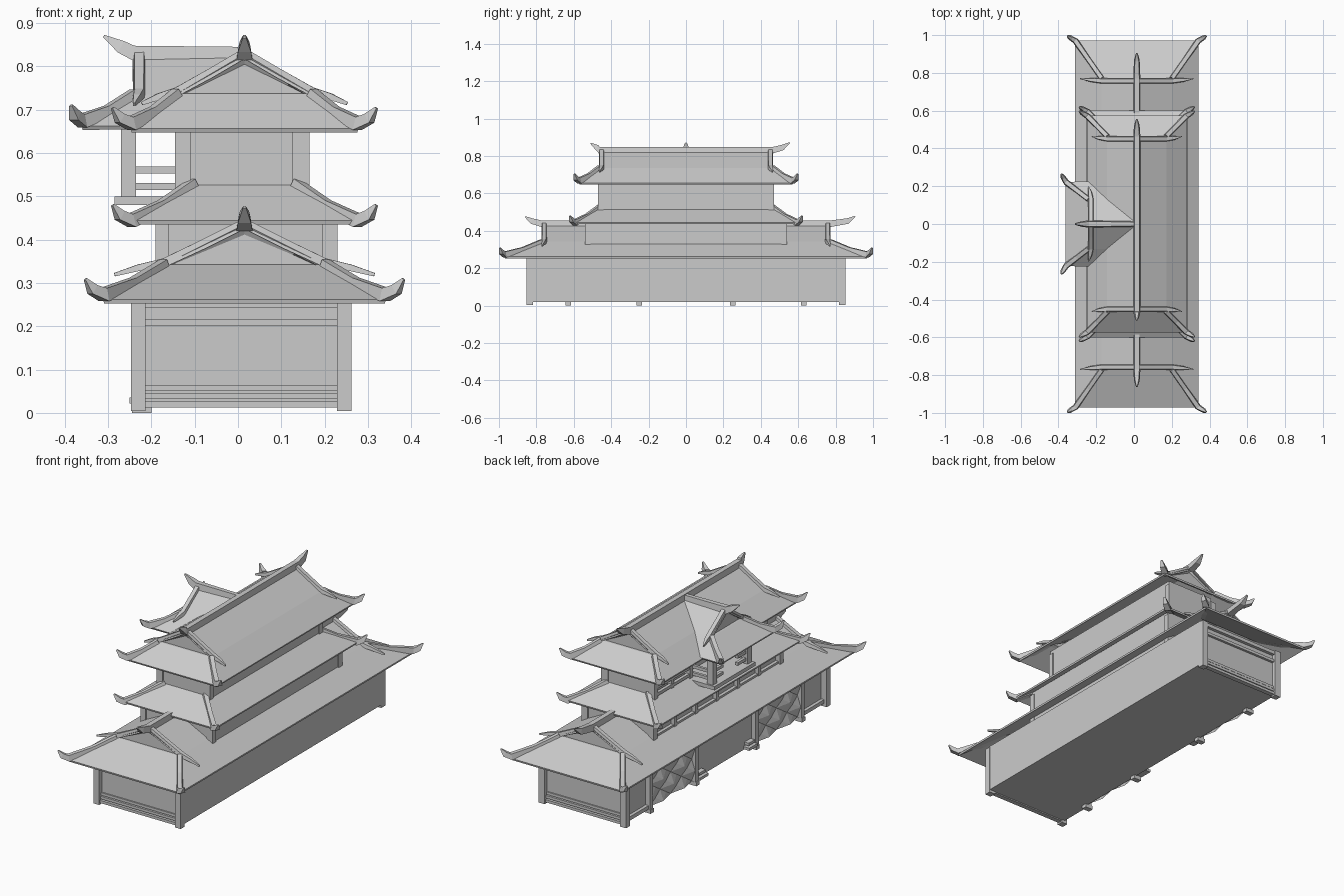
import bpy, bmesh, math
from mathutils import Vector, Matrix

cube = bpy.data.objects.get("Cube")
if cube:
    bpy.data.objects.remove(cube)

CX = 0.015  # centre line of the halls
grey = bpy.data.materials.new("plain_grey")
grey.use_nodes = True
grey.diffuse_color = (0.6, 0.6, 0.6, 1)
bsdf = next(n for n in grey.node_tree.nodes if n.type == 'BSDF_PRINCIPLED')
bsdf.inputs["Base Color"].default_value = (0.6, 0.6, 0.6, 1)


def finish(name, bm, matrix=Matrix()):
    bmesh.ops.recalc_face_normals(bm, faces=bm.faces)
    mesh = bpy.data.meshes.new(name)
    bm.to_mesh(mesh)
    bm.free()
    mesh.materials.append(grey)
    ob = bpy.data.objects.new(name, mesh)
    ob.matrix_world = matrix
    bpy.context.collection.objects.link(ob)
    return ob


def box(name, x, y, z):
    bm = bmesh.new()
    bmesh.ops.create_cube(bm, size=1)
    lo, hi = Vector((x[0], y[0], z[0])), Vector((x[1], y[1], z[1]))
    for v in bm.verts:
        v.co = Vector([lo[i] + (hi[i] - lo[i]) * (v.co[i] + 0.5) for i in range(3)])
    return finish(name, bm)


def sweep(name, path, sizes, matrix):
    """Tapered beam along a path; sizes are (width, height) at each point."""
    bm = bmesh.new()
    pts = [Vector(p) for p in path]
    rings = []
    for i, p in enumerate(pts):
        t = (pts[min(i + 1, len(pts) - 1)] - pts[max(i - 1, 0)]).normalized()
        side = t.cross(Vector((0, 0, 1))).normalized()
        up = side.cross(t)
        w, h = sizes[i]
        rings.append([bm.verts.new(p + side * a * w / 2 + up * b * h / 2)
                      for a, b in ((-1, -1), (1, -1), (0.7, 1), (-0.7, 1))])
    for r, s in zip(rings, rings[1:]):
        for k in range(4):
            bm.faces.new((r[k], r[(k + 1) % 4], s[(k + 1) % 4], s[k]))
    bm.faces.new(rings[0])
    bm.faces.new(rings[-1])
    return finish(name, bm, matrix)


def shell(ob):
    mod = ob.modifiers.new("thickness", 'SOLIDIFY')
    mod.thickness = 0.01
    mod.offset = 0


def hip_ridges(name, top, eave, ends, matrix):
    (mw, gl, zm), (hw, hl, ze) = top, eave
    for e in ends:
        for s in (-1, 1):
            path = [(s * mw, e * gl, zm + 0.005),
                    (s * (mw + hw) / 2, e * (gl + hl) / 2, (zm + ze) / 2 + 0.003),
                    (s * hw, e * hl, ze + 0.016),
                    (s * (hw + 0.025), e * (hl + 0.015), ze + 0.028),
                    (s * (hw + 0.042), e * (hl + 0.025), ze + 0.052)]
            sweep(name + "_hip_ridge", path,
                  [(0.03, 0.025), (0.03, 0.025), (0.032, 0.03), (0.025, 0.025), (0.008, 0.006)], matrix)


def gable_roof(name, mid, eave, zr, tip, ends, matrix):
    """Hip-and-gable roof running along local y."""
    (mw, gl, zm), (hw, hl, ze) = mid, eave
    bm = bmesh.new()
    stations = []
    for e in (-1, 1):
        g, h = (gl, hl) if e in ends else (0, 0)
        stations.append([bm.verts.new(c) for c in (
            (-hw, e * h, ze), (-mw, e * g, zm), (0, e * g, zr), (mw, e * g, zm), (hw, e * h, ze))])
    a, b = stations
    for k in range(4):
        bm.faces.new((a[k], a[k + 1], b[k + 1], b[k]))
    gables = []
    for e, r in zip((-1, 1), stations):
        if e in ends:
            gables.append(bm.faces.new(r[1:4]))
            bm.faces.new((r[0], r[1], r[3], r[4]))
    bmesh.ops.recalc_face_normals(bm, faces=bm.faces)
    bmesh.ops.inset_individual(bm, faces=gables, thickness=0.018, depth=-0.012)
    shell(finish(name, bm, matrix))
    hip_ridges(name, mid, eave, ends, matrix)
    # main ridge with raised horns
    start = -1 if -1 in ends else 0
    path, sizes = [], []
    if start:
        path += [(0, -tip, zr + 0.043), (0, -tip + 0.035, zr + 0.02), (0, -gl, zr + 0.005)]
        sizes += [(0.008, 0.006), (0.03, 0.03), (0.038, 0.035)]
    else:
        path.append((0, 0, zr + 0.005))
        sizes.append((0.03, 0.03))
    path += [(0, gl, zr + 0.005), (0, tip + 0.005, zr + 0.02), (0, tip + 0.045, zr + 0.045)]
    sizes += [(0.038, 0.035), (0.03, 0.03), (0.008, 0.006)]
    sweep(name + "_ridge", path, sizes, matrix)
    # verge beams that run past the roof slope
    for e in ends:
        for s in (-1, 1):
            y = e * (gl - 0.012)
            sweep(name + "_verge", [(0, y, zr + 0.005), (s * mw * 0.5, y, (zr + zm) / 2 + 0.006),
                                    (s * mw, y, zm + 0.01),
                                    (s * (mw + hw - 0.02) / 2, y + e * 0.005, zm - 0.002),
                                    (s * (hw - 0.025), y + e * 0.012, zm - 0.018)],
                  [(0.03, 0.022), (0.03, 0.022), (0.03, 0.02), (0.022, 0.015), (0.006, 0.008)], matrix)


main = Matrix.Translation((CX, 0, 0))
turned = Matrix.Rotation(math.pi / 2, 4, 'Z')

# Roofs
gable_roof("lower_roof", (0.185, 0.77, 0.337), (0.325, 0.97, 0.257), 0.432, 0.86, (-1, 1), main)
gable_roof("upper_roof", (0.155, 0.463, 0.732), (0.262, 0.572, 0.652), 0.825, 0.51, (-1, 1), main)
gable_roof("porch_roof", (0.13, 0.24, 0.73), (0.222, 0.36, 0.658), 0.825, 0.265, (1,), turned)

# Skirt roof between the two upper storeys
skirt_top, skirt_eave = (0.117, 0.46, 0.524), (0.268, 0.6, 0.44)
bm = bmesh.new()
rows = [[bm.verts.new((sx * w, sy * l, z)) for sx, sy in ((-1, -1), (1, -1), (1, 1), (-1, 1))]
        for w, l, z in (skirt_eave, skirt_top)]
for k in range(4):
    n = (k + 1) % 4
    bm.faces.new((rows[0][k], rows[0][n], rows[1][n], rows[1][k]))
shell(finish("skirt_roof", bm, main))
hip_ridges("skirt_roof", skirt_top, (0.262, 0.595, 0.428), (-1, 1), main)

# Ground storey
box("ground_hall", (-0.215, 0.26), (-0.83, 0.83), (0.018, 0.27))
for e in (-1, 1):
    for x in (-0.23, 0.245):
        box("corner_post", (x - 0.017, x + 0.017), (e * 0.835 - 0.017, e * 0.835 + 0.017), (0.004, 0.265))
    for i, (z, depth) in enumerate(((0.012, 0.845), (0.032, 0.841), (0.05, 0.837))):
        box("end_sill", (-0.22, 0.235), sorted((e * 0.82, e * depth)), (z, z + 0.014))
    box("end_beam", (-0.22, 0.235), sorted((e * 0.82, e * 0.843)), (0.2, 0.215))
    box("end_lintel", (-0.22, 0.235), sorted((e * 0.82, e * 0.847)), (0.243, 0.262))
    for y in (0.25, 0.63):
        box("side_post", (-0.24, -0.205), (e * y - 0.013, e * y + 0.013), (0.018, 0.26))
        box("post_foot", (-0.245, -0.2), (e * y - 0.014, e * y + 0.014), (0, 0.02))
    for z in (0.02, 0.215):
        box("side_panel_rail", (-0.232, -0.205), sorted((e * 0.63, e * 0.83)), (z, z + 0.02))
    for i in range(2):
        box("door_step", (-0.25 + 0.01 * i, -0.21), (e * 0.205 - 0.035 + 0.01 * i, e * 0.205 + 0.035 - 0.01 * i),
            (0.022 + 0.02 * i, 0.036 + 0.02 * i))
    # Faceted star lattice
    bm = bmesh.new()
    nc, nr = 4, 4
    y0, dy, z0, dz = e * 0.44 - 0.176, 0.352 / nc, 0.022, 0.23 / nr
    for c in range(nc):
        for r in range(nr):
            corners = [bm.verts.new((-0.238 if (c + a + r + b) % 2 else -0.218, y0 + (c + a) * dy, z0 + (r + b) * dz))
                       for a, b in ((0, 0), (1, 0), (1, 1), (0, 1))]
            centre = bm.verts.new((-0.222, y0 + (c + 0.5) * dy, z0 + (r + 0.5) * dz))
            for k in range(4):
                bm.faces.new((corners[k], corners[(k + 1) % 4], centre))
    bmesh.ops.remove_doubles(bm, verts=bm.verts, dist=0.0001)
    finish("star_lattice", bm)
box("side_lintel", (-0.24, -0.205), (-0.83, 0.83), (0.245, 0.265))

# Middle storey with a row of framed windows
box("middle_hall", (-0.165, 0.225), (-0.535, 0.535), (0.26, 0.465))
for e in (-1, 1):
    box("middle_end_post", (-0.19, -0.16), sorted((e * 0.51, e * 0.54)), (0.28, 0.45))
    box("middle_side_post", (0.195, 0.23), sorted((e * 0.51, e * 0.54)), (0.28, 0.45))
for i in range(-2, 3):
    box("window_post", (-0.185, -0.16), (i * 0.175 - 0.012, i * 0.175 + 0.012), (0.28, 0.45))
for z in (0.33, 0.425):
    box("window_rail", (-0.182, -0.16), (-0.53, 0.53), (z, z + 0.016))

# Upper storey with a gallery on one side
box("upper_hall", (-0.115, 0.16), (-0.465, 0.465), (0.47, 0.7))
for e in (-1, 1):
    box("upper_post", (-0.145, -0.11), sorted((e * 0.44, e * 0.47)), (0.48, 0.68))
    box("upper_post", (0.125, 0.165), sorted((e * 0.44, e * 0.47)), (0.48, 0.68))
    box("gallery_post", (-0.145, -0.11), sorted((e * 0.15, e * 0.175)), (0.48, 0.68))
    box("gallery_post", (-0.14, -0.11), sorted((e * 0.3, e * 0.32)), (0.48, 0.68))
    for z in (0.515, 0.553):
        box("gallery_rail", (-0.142, -0.125), sorted((e * 0.16, e * 0.46)), (z, z + 0.016))

# Projecting porch balcony
box("balcony_floor", (-0.285, -0.11), (-0.17, 0.17), (0.48, 0.5))
for e in (-1, 1):
    box("porch_post", (-0.27, -0.235), (e * 0.145 - 0.017, e * 0.145 + 0.017), (0.5, 0.69))
    for z in (0.515, 0.553):
        box("balcony_side_rail", (-0.24, -0.14), (e * 0.145 - 0.007, e * 0.145 + 0.007), (z, z + 0.016))
        box("balcony_front_rail", (-0.26, -0.245), sorted((e * 0.06, e * 0.14)), (z, z + 0.016))
box("porch_beam", (-0.265, -0.24), (-0.15, 0.15), (0.65, 0.68))
